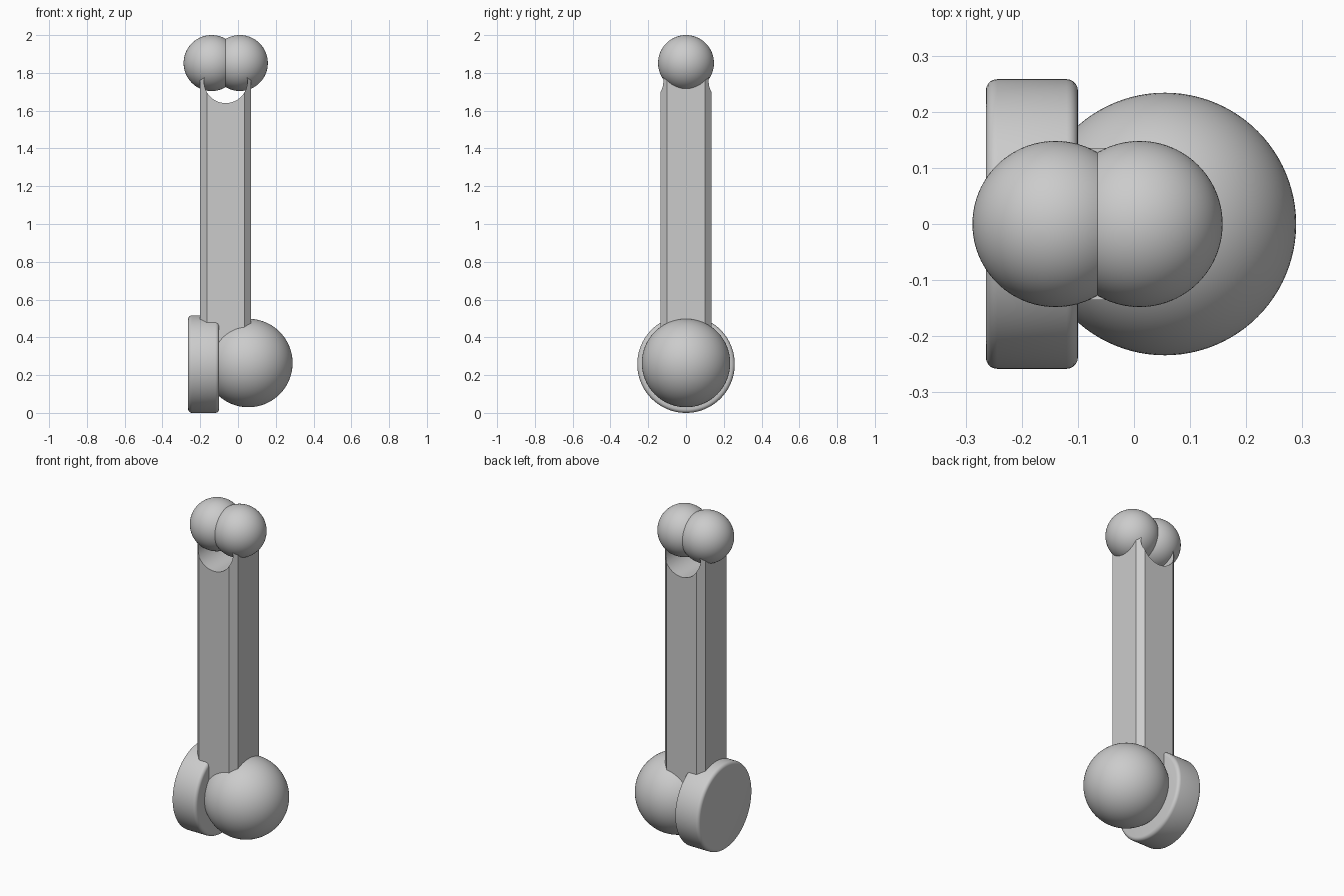
import bpy
import math

if "Cube" in bpy.data.objects:
    bpy.data.objects.remove(bpy.data.objects["Cube"])

SHAFT_X = -0.065


def finish(name, angle=30):
    ob = bpy.context.object
    ob.name = name
    bpy.ops.object.shade_smooth_by_angle(angle=math.radians(angle))
    return ob


def ball(name, x, z, r):
    bpy.ops.mesh.primitive_uv_sphere_add(segments=96, ring_count=48, radius=r, location=(x, 0, z))
    return finish(name)


def apply(ob, mod):
    bpy.ops.object.select_all(action='DESELECT')
    ob.select_set(True)
    bpy.context.view_layer.objects.active = ob
    bpy.ops.object.modifier_apply(modifier=mod.name)


# twin balls at the top
ball("top_ball_left", SHAFT_X - 0.075, 1.852, 0.148)
ball("top_ball_right", SHAFT_X + 0.075, 1.852, 0.148)

# large ball at the foot
ball("foot_ball", 0.055, 0.264, 0.234)

# rounded disc beside the foot ball
bpy.ops.mesh.primitive_cylinder_add(vertices=128, radius=0.258, depth=0.164,
                                    location=(-0.182, 0, 0.258),
                                    rotation=(0, math.pi / 2, 0))
disc = bpy.context.object
bev = disc.modifiers.new("rim", 'BEVEL')
bev.width = 0.02
bev.segments = 5
bev.limit_method = 'ANGLE'
apply(disc, bev)
finish("foot_disc", 25)

# square shaft with chamfered corners, extruded from its profile
a, b, z0, z1 = 0.135, 0.1, 0.26, 1.83
ring = [(a, -b), (a, b), (b, a), (-b, a), (-a, b), (-a, -b), (-b, -a), (b, -a)]
n = len(ring)
verts = [(SHAFT_X + x, y, z) for z in (z0, z1) for x, y in ring]
faces = [(i, (i + 1) % n, (i + 1) % n + n, i + n) for i in range(n)]
faces += [tuple(reversed(range(n))), tuple(range(n, 2 * n))]
mesh = bpy.data.meshes.new("shaft")
mesh.from_pydata(verts, [], faces)
shaft = bpy.data.objects.new("shaft", mesh)
bpy.context.collection.objects.link(shaft)

# round notch through the shaft under the top balls
bpy.ops.mesh.primitive_cylinder_add(vertices=64, radius=0.115, depth=0.6,
                                    location=(SHAFT_X, 0, 1.755),
                                    rotation=(math.pi / 2, 0, 0))
cutter = bpy.context.object
cutter.name = "notch_cutter"
cutter.hide_render = True
cut = shaft.modifiers.new("notch", 'BOOLEAN')
cut.operation = 'DIFFERENCE'
cut.solver = 'EXACT'
cut.object = cutter
apply(shaft, cut)
bpy.data.objects.remove(cutter)
finish("shaft", 20)
